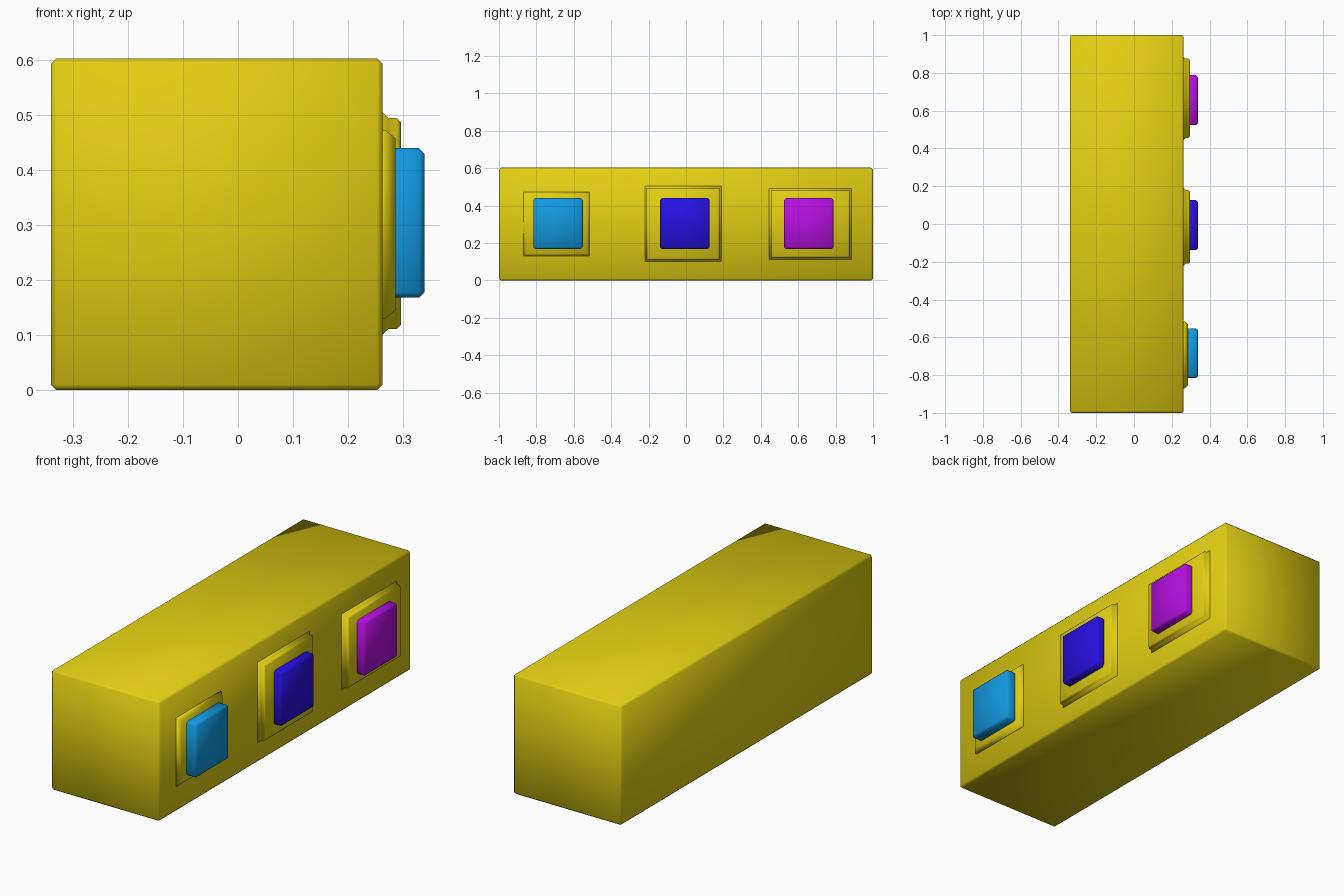
import bpy, bmesh

if "Cube" in bpy.data.objects:
    bpy.data.objects.remove(bpy.data.objects["Cube"])


def material(name, rgb):
    m = bpy.data.materials.new(name)
    m.diffuse_color = (*rgb, 1)
    m.use_nodes = True
    m.node_tree.nodes["Principled BSDF"].inputs["Base Color"].default_value = m.diffuse_color
    return m


yellow = material("yellow", (0.76, 0.62, 0.006))
sky = material("sky_blue", (0.006, 0.32, 0.75))
blue = material("deep_blue", (0.02, 0.005, 0.75))
purple = material("purple", (0.46, 0.005, 0.75))


def finish(bm, name, mat):
    bmesh.ops.recalc_face_normals(bm, faces=bm.faces)
    me = bpy.data.meshes.new(name)
    bm.to_mesh(me)
    bm.free()
    me.materials.append(mat)
    me.polygons.foreach_set("use_smooth", [True] * len(me.polygons))
    ob = bpy.data.objects.new(name, me)
    bpy.context.collection.objects.link(ob)
    return ob


def chamfered_box(name, x, y, z, bevel, mat):
    bm = bmesh.new()
    bmesh.ops.create_cube(bm, size=1)
    for v in bm.verts:
        for i, (lo, hi) in enumerate((x, y, z)):
            v.co[i] = lo if v.co[i] < 0 else hi
    bmesh.ops.bevel(bm, geom=bm.edges[:], offset=bevel, segments=1,
                    affect='EDGES', profile=0.5)
    return finish(bm, name, mat)


def stepped_plate(name, y, z, rings, mat):
    """Rectangular plate facing +x; rings are (x, inset) pairs."""
    bm = bmesh.new()
    loops = []
    for x, i in rings:
        a, b, c, d = y[0] + i, y[1] - i, z[0] + i, z[1] - i
        loops.append([bm.verts.new((x, *p))
                      for p in ((a, c), (b, c), (b, d), (a, d))])
    for p, q in zip(loops, loops[1:]):
        for k in range(4):
            n = (k + 1) % 4
            bm.faces.new((p[k], p[n], q[n], q[k]))
    bm.faces.new(loops[0])
    bm.faces.new(loops[-1])
    return finish(bm, name, mat)


# main block
chamfered_box("body", (-0.34, 0.263), (-1, 1), (0, 0.603), 0.01, yellow)

# raised surrounds on the right side
tall = ((0.255, -0.01), (0.263, -0.01), (0.273, 0), (0.288, 0), (0.296, 0.008))
low = ((0.255, 0), (0.268, 0), (0.286, 0.015))
stepped_plate("surround_front", (-0.87, -0.515), (0.13, 0.473), low, yellow)
stepped_plate("surround_middle", (-0.21, 0.18), (0.111, 0.495), tall, yellow)
stepped_plate("surround_back", (0.455, 0.875), (0.123, 0.482), tall, yellow)

# coloured buttons
for name, y, mat in (("front", -0.684, sky), ("middle", -0.006, blue),
                     ("back", 0.656, purple)):
    chamfered_box("button_" + name, (0.265, 0.339), (y - 0.132, y + 0.132),
                  (0.168, 0.44), 0.01, mat)
